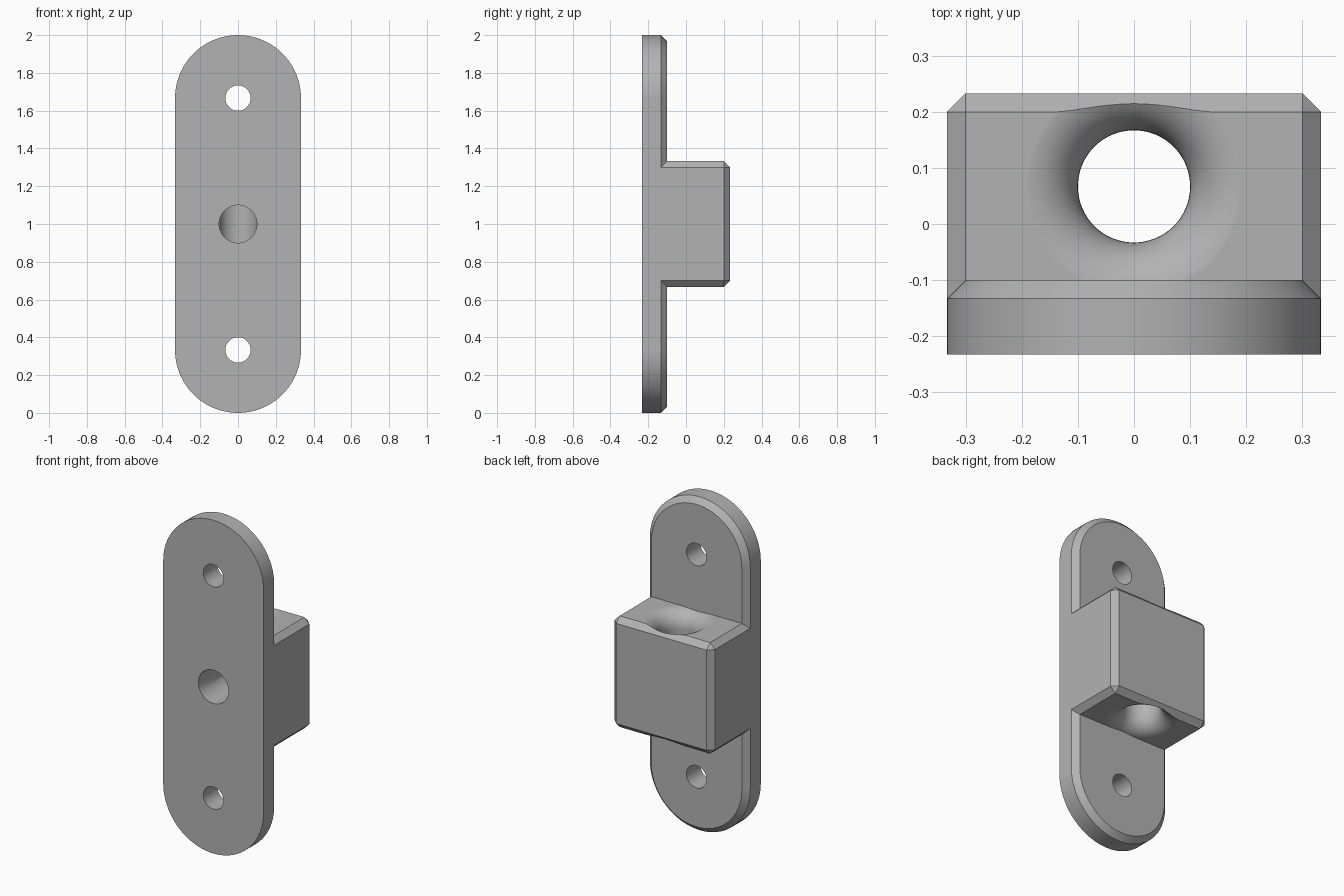
import bpy, bmesh
from math import pi, sin, cos
from mathutils import Matrix, Vector

if "Cube" in bpy.data.objects:
    bpy.data.objects.remove(bpy.data.objects["Cube"], do_unlink=True)

R = 1 / 3           # half width of plate and block
FRONT = -0.233
BEVEL = 0.033
HOLE_Y = 0.067      # axis of the vertical passage

grey = bpy.data.materials.new("plain_grey")
grey.use_nodes = True
grey.diffuse_color = (0.45, 0.45, 0.45, 1)
grey.node_tree.nodes["Principled BSDF"].inputs["Base Color"].default_value = (0.45, 0.45, 0.45, 1)


def make(name, bm):
    bmesh.ops.recalc_face_normals(bm, faces=bm.faces)
    mesh = bpy.data.meshes.new(name)
    bm.to_mesh(mesh)
    bm.free()
    mesh.materials.append(grey)
    obj = bpy.data.objects.new(name, mesh)
    bpy.context.collection.objects.link(obj)
    return obj


def apply_boolean(target, tool, operation):
    """Combine two parts, then drop the tool."""
    mod = target.modifiers.new(operation, 'BOOLEAN')
    mod.operation, mod.object, mod.solver = operation, tool, 'EXACT'
    bpy.ops.object.select_all(action='DESELECT')
    bpy.context.view_layer.objects.active = target
    target.select_set(True)
    bpy.ops.object.modifier_apply(modifier=mod.name)
    bpy.data.objects.remove(tool, do_unlink=True)


def loft(name, loops):
    """Solid through matching closed loops."""
    bm = bmesh.new()
    rings = [[bm.verts.new(p) for p in loop] for loop in loops]
    n = len(rings[0])
    for a, b in zip(rings, rings[1:]):
        for i in range(n):
            j = (i + 1) % n
            bm.faces.new((a[i], a[j], b[j], b[i]))
    bm.faces.new(rings[0])
    bm.faces.new(rings[-1])
    return make(name, bm)


def slot(y, r, steps=40):
    """Rounded-end outline in the plane at y."""
    pts = []
    for centre, start in ((2 - R, 0), (R, pi)):
        for i in range(steps + 1):
            a = start + pi * i / steps
            pts.append((r * cos(a), y, centre + r * sin(a)))
    return pts


def front_drill(name, z, radius, y0, y1):
    bm = bmesh.new()
    bmesh.ops.create_cone(bm, cap_ends=True, segments=64, radius1=radius, radius2=radius,
                          depth=y1 - y0,
                          matrix=Matrix.Translation((0, (y0 + y1) / 2, z)) @ Matrix.Rotation(pi / 2, 4, 'X'))
    return make(name, bm)


# Mounting plate with a chamfered back rim
bracket = loft("mounting_plate", [slot(FRONT, R), slot(-0.133, R), slot(-0.1, R - BEVEL)])

# Block, chamfered everywhere except where it enters the plate
bm = bmesh.new()
bmesh.ops.create_cube(bm, size=1)
y_in = -0.19
for v in bm.verts:
    v.co = Vector((v.co.x * 2 * R, 0.233 if v.co.y > 0 else y_in, 1 + v.co.z * 2 * R))
edges = [e for e in bm.edges if max(v.co.y for v in e.verts) > 0]
bmesh.ops.bevel(bm, geom=edges, offset=BEVEL, segments=1, affect='EDGES')
block = make("block", bm)

# Vertical passage with rounded, flared mouths
fillet = 0.1
upper = [(fillet * 2 - fillet * cos(a), 1 + R - fillet + 0.0005 + fillet * sin(a))
         for a in (pi / 2 * i / 12 for i in range(13))]
upper.append((fillet * 2, 1.4))
profile = [(r, 2 - z) for r, z in reversed(upper)] + upper
passage = loft("passage_cutter", [
    [(r * cos(2 * pi * i / 64), HOLE_Y + r * sin(2 * pi * i / 64), z) for i in range(64)]
    for r, z in profile])
apply_boolean(block, passage, 'DIFFERENCE')
apply_boolean(bracket, block, 'UNION')

# Screw holes and the centre hole that opens into the passage
for z in (R, 2 - R):
    apply_boolean(bracket, front_drill("screw_cutter", z, 0.067, -0.4, 0.0), 'DIFFERENCE')
apply_boolean(bracket, front_drill("centre_cutter", 1, 0.1, -0.4, HOLE_Y), 'DIFFERENCE')

# Smooth curved walls, keep chamfers crisp
bracket.name = "mounting_bracket"
bpy.ops.object.select_all(action='DESELECT')
bracket.select_set(True)
bpy.context.view_layer.objects.active = bracket
bpy.ops.object.shade_smooth_by_angle(angle=pi / 6)
weighted = bracket.modifiers.new("weighted_normals", 'WEIGHTED_NORMAL')
weighted.keep_sharp = True
